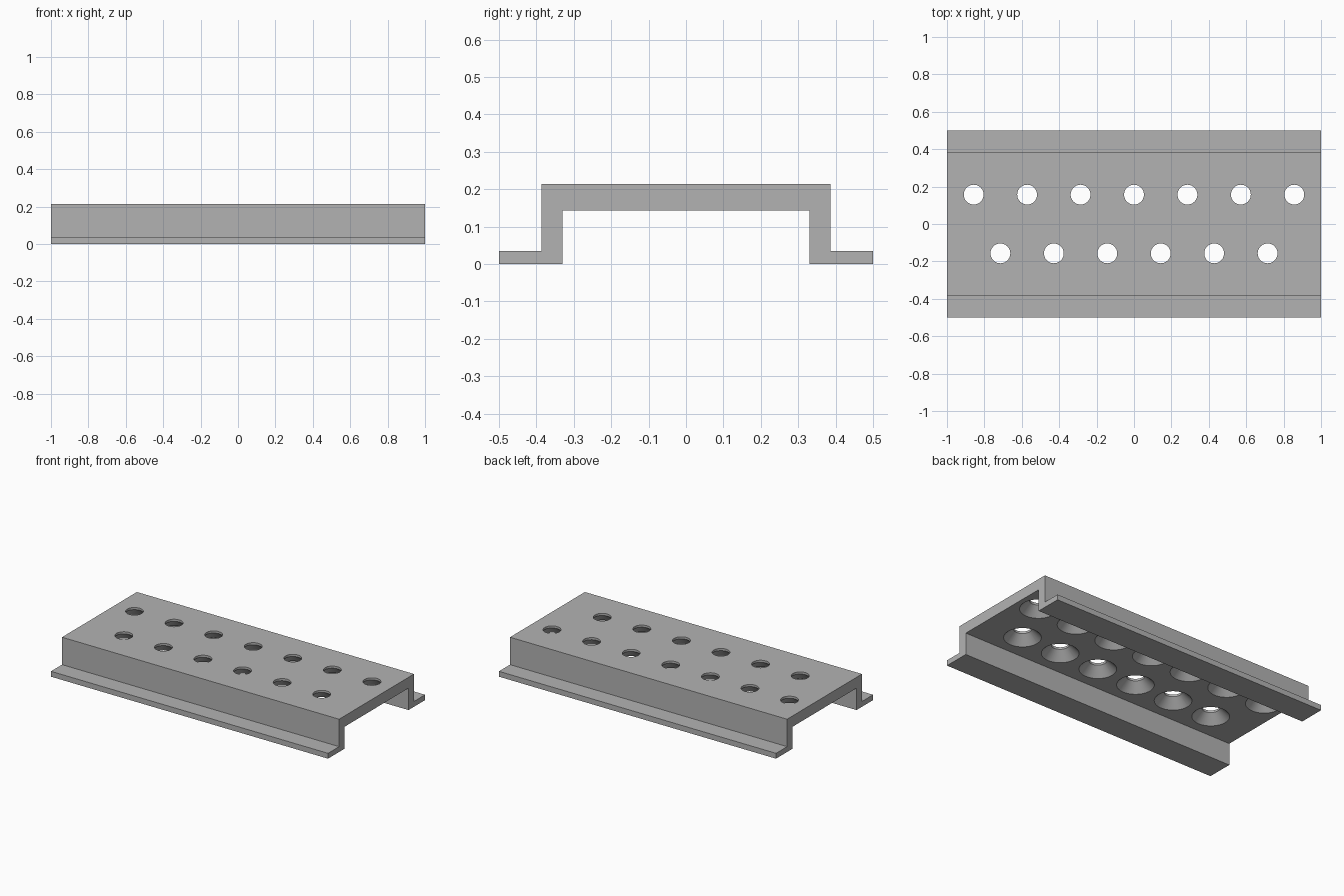
import bpy
import bmesh
import math

cube = bpy.data.objects.get("Cube")
if cube:
    bpy.data.objects.remove(cube, do_unlink=True)

LENGTH, TOP, INNER_TOP = 2.0, 0.214, 0.143
FLANGE_TOP = 0.035
OUTER, WALL_OUT, WALL_IN = 0.5, 0.386, 0.33
HOLE_R, RIM_DEPTH, ROW_Y = 0.053, 0.014, 0.157
PITCH = LENGTH / 7

# Plain grey material
grey = bpy.data.materials.new("grey metal")
grey.use_nodes = True
colour = (0.45, 0.45, 0.45, 1)
grey.diffuse_color = colour
grey.node_tree.nodes["Principled BSDF"].inputs["Base Color"].default_value = colour


def make_object(name, bm):
    bmesh.ops.recalc_face_normals(bm, faces=bm.faces[:])
    mesh = bpy.data.meshes.new(name)
    bm.to_mesh(mesh)
    bm.free()
    mesh.materials.append(grey)
    obj = bpy.data.objects.new(name, mesh)
    bpy.context.collection.objects.link(obj)
    return obj


# Channel with side flanges: mirrored half profile, extruded along x
half = [(WALL_IN, INNER_TOP), (WALL_IN, 0), (OUTER, 0), (OUTER, FLANGE_TOP),
        (WALL_OUT, FLANGE_TOP), (WALL_OUT, TOP)]
profile = half + [(-y, z) for y, z in reversed(half)]
bm = bmesh.new()
face = bm.faces.new([bm.verts.new((-LENGTH / 2, y, z)) for y, z in profile])
ends = bmesh.ops.extrude_face_region(bm, geom=[face])["geom"]
bmesh.ops.translate(bm, vec=(LENGTH, 0, 0),
                    verts=[v for v in ends if isinstance(v, bmesh.types.BMVert)])
channel = make_object("perforated_channel", bm)

# Hole cutters: straight rim at the top, 45 degree countersink below
neck = TOP - RIM_DEPTH
low = INNER_TOP - 0.02
hole_profile = [(HOLE_R, TOP + 0.02), (HOLE_R, neck), (HOLE_R + neck - low, low)]
SIDES = 40


def add_hole(bm, x, y):
    rings = []
    for r, z in hole_profile:
        angles = [math.tau * i / SIDES for i in range(SIDES)]
        rings.append([bm.verts.new((x + r * math.cos(a), y + r * math.sin(a), z))
                      for a in angles])
    for upper, lower in zip(rings, rings[1:]):
        for i in range(SIDES):
            j = (i + 1) % SIDES
            bm.faces.new((upper[i], upper[j], lower[j], lower[i]))
    bm.faces.new(rings[0])
    bm.faces.new(rings[-1])


# Two staggered rows of holes
bm = bmesh.new()
for count, y in ((7, ROW_Y), (6, -ROW_Y)):
    for i in range(count):
        add_hole(bm, (i - (count - 1) / 2) * PITCH, y)
cutter = make_object("hole_cutter", bm)
cutter.hide_render = True

# Cut the holes, then discard the cutter
cut = channel.modifiers.new("holes", "BOOLEAN")
cut.operation = "DIFFERENCE"
cut.solver = "EXACT"
cut.object = cutter
bpy.ops.object.select_all(action="DESELECT")
channel.select_set(True)
bpy.context.view_layer.objects.active = channel
bpy.ops.object.modifier_apply(modifier=cut.name)
bpy.data.objects.remove(cutter, do_unlink=True)
bpy.ops.object.shade_smooth_by_angle(angle=math.radians(30))
